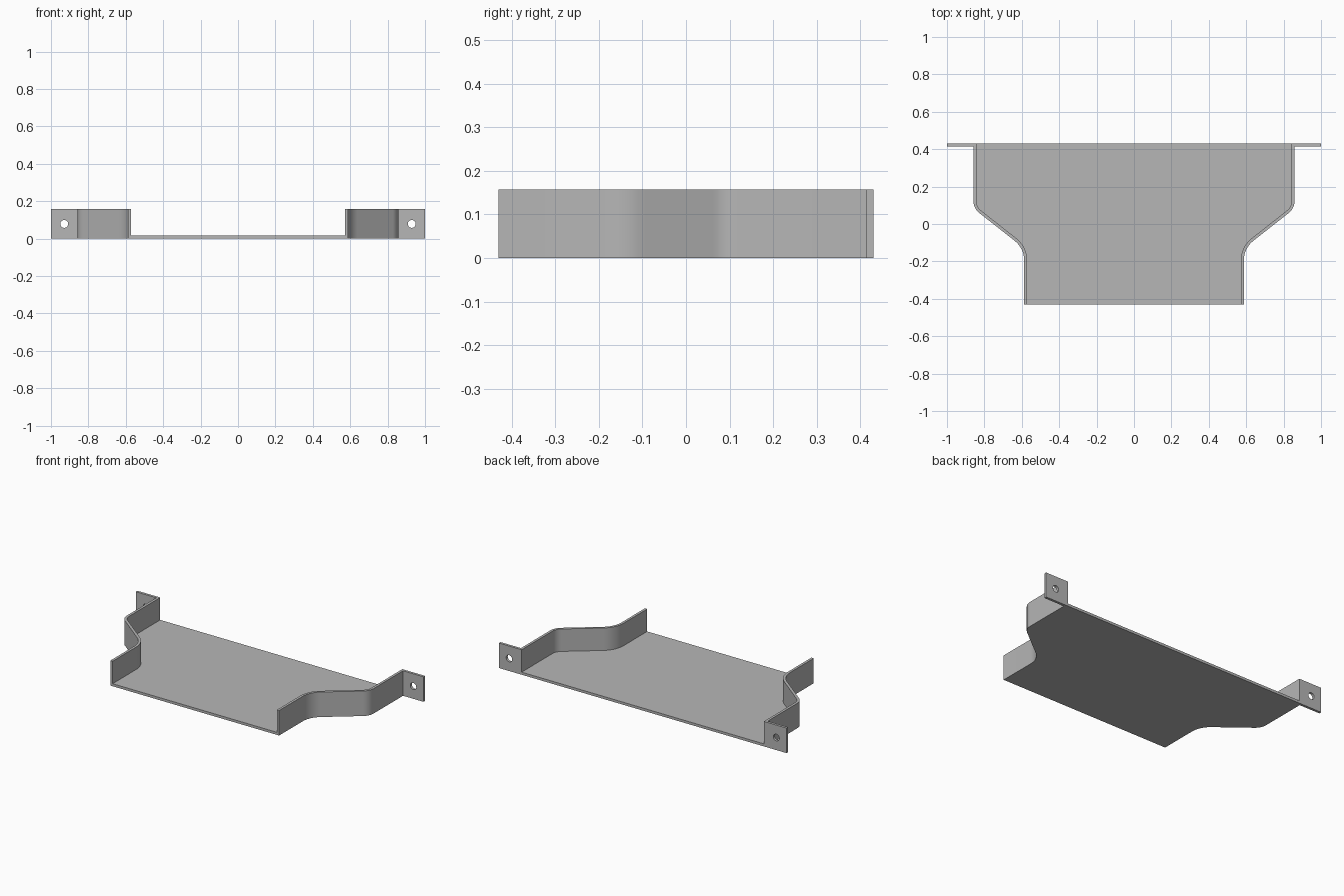
import bpy, bmesh
from math import cos, sin, pi, radians
from mathutils import Vector

if "Cube" in bpy.data.objects:
    bpy.data.objects.remove(bpy.data.objects["Cube"])

HEIGHT, SHEET = 0.157, 0.016
BACK, FRONT = 0.43, -0.43
WIDE, NARROW = 0.858, 0.587

steel = bpy.data.materials.new("plain grey metal")
steel.use_nodes = True
grey = (0.47, 0.47, 0.47, 1)
steel.diffuse_color = grey
steel.node_tree.nodes["Principled BSDF"].inputs["Base Color"].default_value = grey


def make_object(name, bm):
    bmesh.ops.recalc_face_normals(bm, faces=bm.faces)
    mesh = bpy.data.meshes.new(name)
    bm.to_mesh(mesh)
    bm.free()
    mesh.materials.append(steel)
    obj = bpy.data.objects.new(name, mesh)
    bpy.context.collection.objects.link(obj)
    bpy.ops.object.select_all(action="DESELECT")
    obj.select_set(True)
    bpy.context.view_layer.objects.active = obj
    bpy.ops.object.shade_smooth_by_angle(angle=radians(30))
    return obj


def rounded_corner(before, corner, after, radius, steps=10):
    """Points of a tangent arc that replaces a corner."""
    a, b = (before - corner).normalized(), (after - corner).normalized()
    half = a.angle(b) / 2
    middle = (a + b).normalized()
    centre = corner + middle * (radius / sin(half))
    sweep = pi / 2 - half
    side = (a - b).normalized()
    points = []
    for i in range(steps + 1):
        t = sweep * (1 - 2 * i / steps)
        points.append(centre + radius * (side * sin(t) - middle * cos(t)))
    return points


# Outer line of one side wall, from front to back
p0, p1 = Vector((NARROW, FRONT)), Vector((NARROW, -0.13))
p2, p3 = Vector((WIDE, 0.083)), Vector((WIDE, BACK))
path = [p0] + rounded_corner(p0, p1, p2, 0.135) + rounded_corner(p1, p2, p3, 0.08) + [p3]

# Tray: a U section carried along the wall line, mirrored left to right
bm = bmesh.new()
rings = []
for i, p in enumerate(path):
    along = path[min(i + 1, len(path) - 1)] - path[max(i - 1, 0)]
    if i in (0, 1, len(path) - 2, len(path) - 1):
        along = Vector((0, 1))
    inner = p + Vector((-along.y, along.x)).normalized() * SHEET
    half = [(p.x, p.y, 0), (p.x, p.y, HEIGHT),
            (inner.x, inner.y, HEIGHT), (inner.x, inner.y, SHEET)]
    section = half + [(-x, y, z) for x, y, z in reversed(half)]
    rings.append([bm.verts.new(co) for co in section])
for a, b in zip(rings, rings[1:]):
    for k in range(8):
        n = (k + 1) % 8
        bm.faces.new((a[k], a[n], b[n], b[k]))
bm.faces.new(rings[0])
bm.faces.new(rings[-1])
make_object("tray", bm)


# Mounting ears: rectangular tabs, each with a round screw hole
def mounting_ear(name, side):
    bm = bmesh.new()
    count, hole = 32, 0.021
    half_w, half_h = (1 - WIDE) / 2, HEIGHT / 2
    cx = side * (1 + WIDE) / 2
    loops = []
    for i in range(count):
        c, s = cos(2 * pi * i / count), sin(2 * pi * i / count)
        m = max(abs(c), abs(s))
        rim = (cx + hole * c, half_h + hole * s)
        edge = (cx + half_w * c / m, half_h + half_h * s / m)
        loops.append([bm.verts.new((x, y, z)) for (x, z), y in
                      ((rim, BACK - SHEET), (edge, BACK - SHEET), (edge, BACK), (rim, BACK))])
    for i in range(count):
        a, b = loops[i], loops[(i + 1) % count]
        for k in range(4):
            n = (k + 1) % 4
            bm.faces.new((a[k], a[n], b[n], b[k]))
    return make_object(name, bm)


mounting_ear("left_mounting_ear", 1)
mounting_ear("right_mounting_ear", -1)
